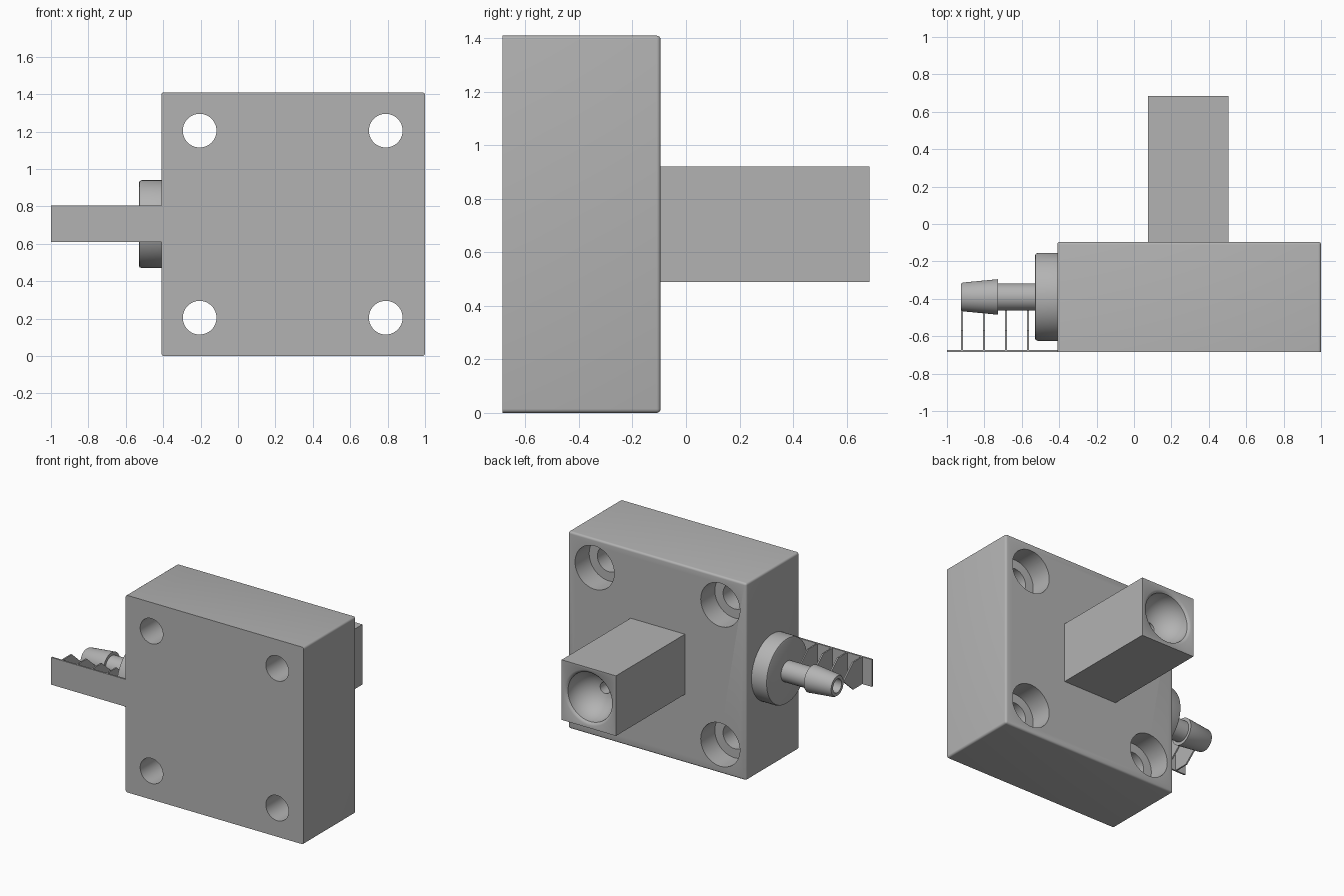
import bpy, bmesh, math
from mathutils import Matrix, Vector

cube = bpy.data.objects.get("Cube")
if cube:
    bpy.data.objects.remove(cube, do_unlink=True)

grey = bpy.data.materials.new("grey_plastic")
grey.use_nodes = True
GREY = (0.45, 0.45, 0.45, 1)
grey.diffuse_color = GREY
grey.node_tree.nodes["Principled BSDF"].inputs["Base Color"].default_value = GREY


def finish(name, bm):
    bmesh.ops.recalc_face_normals(bm, faces=bm.faces)
    mesh = bpy.data.meshes.new(name)
    bm.to_mesh(mesh)
    bm.free()
    mesh.materials.append(grey)
    ob = bpy.data.objects.new(name, mesh)
    bpy.context.collection.objects.link(ob)
    return ob


def activate(ob):
    bpy.ops.object.select_all(action='DESELECT')
    ob.select_set(True)
    bpy.context.view_layer.objects.active = ob


def smooth(ob):
    activate(ob)
    bpy.ops.object.shade_smooth_by_angle(angle=math.radians(35))


def box(name, lo, hi, round_edges=0):
    bm = bmesh.new()
    bmesh.ops.create_cube(bm, size=1)
    lo, hi = Vector(lo), Vector(hi)
    for v in bm.verts:
        v.co = Vector([(a + b) / 2 + c * (b - a) for a, b, c in zip(lo, hi, v.co)])
    if round_edges:
        # the front rim stays sharp
        edges = [e for e in bm.edges if max(v.co.y for v in e.verts) > lo.y + 0.01]
        bmesh.ops.bevel(bm, geom=edges, offset=round_edges, segments=4,
                        profile=0.5, affect='EDGES')
    return finish(name, bm)


def lathe(name, profile, origin, axis, closed=False, steps=64):
    """Spin (distance along axis, radius) points about an axis."""
    bm = bmesh.new()
    verts = [bm.verts.new((r, 0, t)) for t, r in profile]
    pairs = list(zip(verts, verts[1:]))
    if closed:
        pairs.append((verts[-1], verts[0]))
    edges = [bm.edges.new(p) for p in pairs]
    bmesh.ops.spin(bm, geom=verts + edges, cent=(0, 0, 0), axis=(0, 0, 1),
                   angle=math.tau, steps=steps)
    bmesh.ops.remove_doubles(bm, verts=bm.verts, dist=1e-5)
    turn = Vector((0, 0, 1)).rotation_difference(Vector(axis)).to_matrix().to_4x4()
    bmesh.ops.transform(bm, matrix=Matrix.Translation(origin) @ turn, verts=bm.verts)
    return finish(name, bm)


def cut(ob, cutter):
    cutter.hide_render = True
    mod = ob.modifiers.new("cut", 'BOOLEAN')
    mod.operation, mod.solver, mod.object = 'DIFFERENCE', 'EXACT', cutter
    activate(ob)
    bpy.ops.object.modifier_apply(modifier=mod.name)
    bpy.data.objects.remove(cutter, do_unlink=True)


FRONT, BACK, MID = -0.685, -0.095, 0.705

# Main block with four counterbored screw holes
block = box("main_block", (-0.41, FRONT, 0), (1, BACK, 1.41), 0.015)
hole = [(-0.1, 0), (-0.1, 0.155), (0.16, 0.155), (0.16, 0.09), (0.8, 0.09), (0.8, 0)]
for x in (-0.205, 0.79):
    for z in (0.205, 1.205):
        cut(block, lathe("hole_cutter", hole, (x, BACK, z), (0, -1, 0)))
smooth(block)

# Square rear port with a bowl-shaped socket and a small bore
port = box("rear_port", (0.075, BACK - 0.01, 0.49), (0.505, 0.685, 0.92))
R, BORE = 0.175, 0.04
end = math.acos(BORE / R)
bowl = [(-0.05, 0), (-0.05, 0.195), (0, 0.195), (0.006, 0.183)]
bowl += [(0.015 + R * math.sin(end * i / 12), R * math.cos(end * i / 12)) for i in range(13)]
bowl += [(0.6, BORE), (0.6, 0)]
cut(port, lathe("bowl_cutter", bowl, (0.29, 0.685, MID), (0, -1, 0)))
smooth(port)

# Side collar and barbed hose nozzle
AXIS_Y = -0.39
collar = [(-0.02, 0), (-0.02, 0.235), (0.105, 0.235), (0.116, 0.23), (0.12, 0.22), (0.12, 0)]
smooth(lathe("side_collar", collar, (-0.41, AXIS_Y, MID), (-1, 0, 0)))
nozzle = [(0.1, 0.073), (0.317, 0.073), (0.317, 0.095), (0.505, 0.077), (0.515, 0.07),
          (0.515, 0.048), (0.1, 0.048)]
smooth(lathe("hose_nozzle", nozzle, (-0.41, AXIS_Y, MID), (-1, 0, 0), closed=True))

# Thin support strip with pointed ribs under the nozzle
LOW, HIGH = 0.61, 0.805
box("support_strip", (-1, FRONT, LOW), (-0.4, FRONT + 0.012, HIGH))
outline = [(FRONT + 0.005, LOW), (-0.57, LOW), (-0.46, (LOW + HIGH) / 2),
           (-0.57, HIGH), (FRONT + 0.005, HIGH)]
for i in range(4):
    bm = bmesh.new()
    x = -0.925 + i * 0.118
    face = bm.faces.new([bm.verts.new((x, y, z)) for y, z in outline])
    side = bmesh.ops.extrude_face_region(bm, geom=[face])["geom"]
    bmesh.ops.translate(bm, vec=(0.01, 0, 0),
                        verts=[g for g in side if isinstance(g, bmesh.types.BMVert)])
    finish(f"support_rib_{i + 1}", bm)
